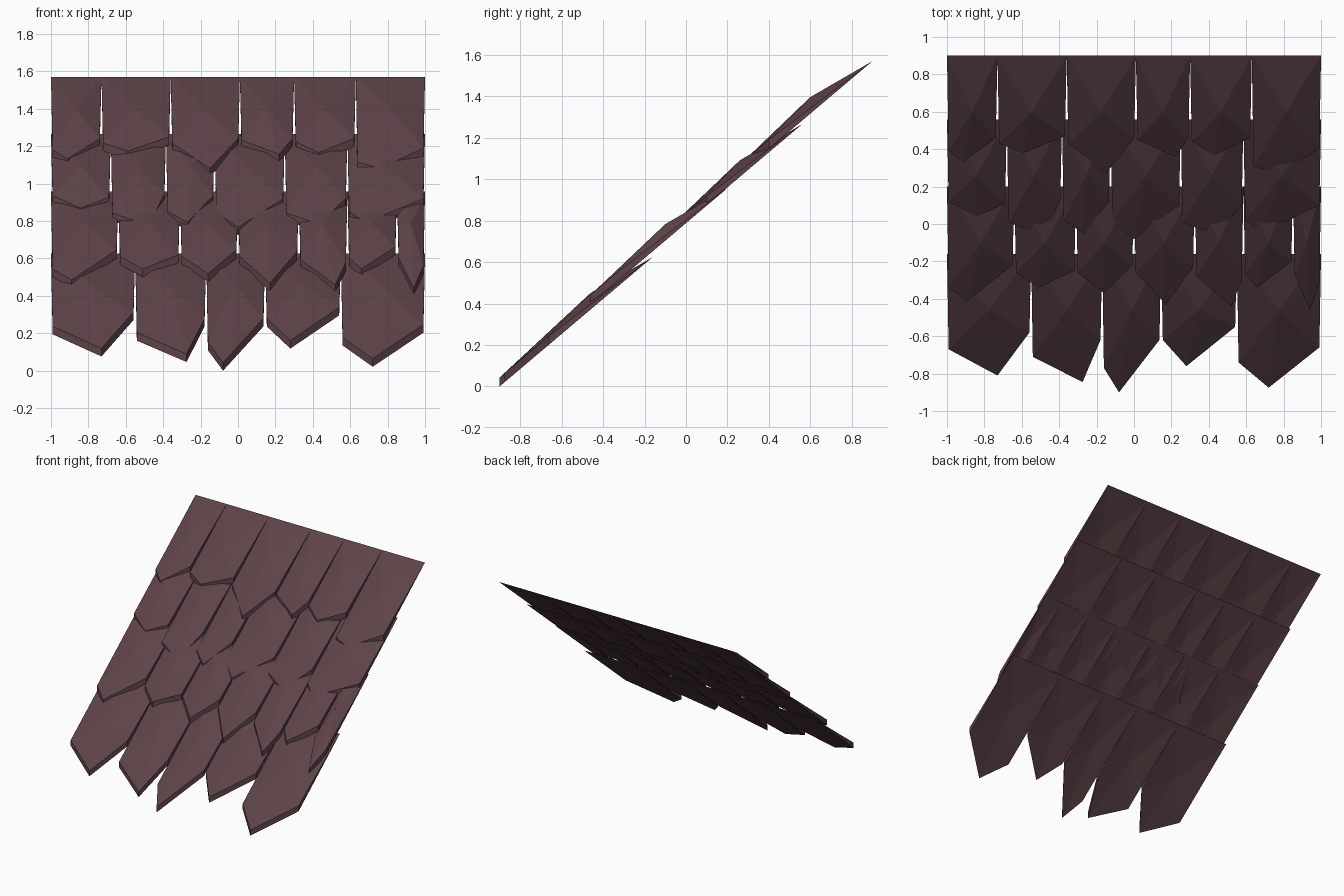
import bpy
import bmesh
from mathutils import Vector

default_cube = bpy.data.objects.get("Cube")
if default_cube:
    bpy.data.objects.remove(default_cube, do_unlink=True)

SLOPE = 0.845       # fall of the underside per unit of run
THICKNESS = 0.043   # height of the cut lower ends
BULGE = 0.08        # height of the raised centre
HOLLOW = 0.02       # depth of the hollow underneath
GAP = 0.009         # half of the opening between neighbours
CENTRE_RUN = 0.3

# One flat slate colour
slate = bpy.data.materials.new("dark_plum_slate")
slate.use_nodes = True
colour = (0.11, 0.056, 0.064, 1)
slate.diffuse_color = colour
shader = next(n for n in slate.node_tree.nodes if n.type == "BSDF_PRINCIPLED")
shader.inputs["Base Color"].default_value = colour
shader.inputs["Roughness"].default_value = 0.9

# Each shingle: right edge x, left corner y, tip x, tip y, right corner y
top_row = [
    (-.73, .39, -.91, .33, .46),
    (-.36, .43, -.59, .38, .47),
    (.01, .43, -.15, .27, .46),
    (.3, .45, .22, .36, .46),
    (.63, .44, .43, .37, .46),
    (1, .31, .76, .27, .4),
]
upper_row = [
    (-.68, .12, -.84, .04, .11),
    (-.385, .01, -.48, -.07, .13),
    (-.125, .02, -.27, -.05, .12),
    (.25, .01, 0, -.08, .1),
    (.585, .01, .43, -.06, .1),
    (1, .02, .68, -.05, .1),
]
lower_row = [
    (-.64, -.34, -.89, -.41, -.22),
    (-.31, -.26, -.51, -.34, -.25),
    (0, -.26, -.16, -.37, -.22),
    (.325, -.26, .17, -.43, -.23),
    (.585, -.28, .52, -.44, -.3),
    (.85, -.27, .66, -.34, -.2),
    (1, -.27, .94, -.46, -.32),
]
eave_row = [
    (-.55, -.67, -.73, -.81, -.58),
    (-.17, -.71, -.275, -.845, -.62),
    (.145, -.77, -.08, -.9, -.62),
    (.55, -.62, .28, -.76, -.55),
    (1, -.74, .72, -.875, -.66),
]
rows = [
    ("top_row", top_row, .9, 1.57),
    ("upper_row", upper_row, .56, 1.265),
    ("lower_row", lower_row, .2, .957),
    ("eave_row", eave_row, -.16, .625),
]


def add_shingle(bm, left, right, top_y, top_z, corners):
    """Build a wedge with a pointed, vertically cut lower end."""
    def point(x, y, lift=0):
        return bm.verts.new(Vector((x, y, top_z - (top_y - y) * SLOPE + lift)))

    # Thin upper edge
    head = [point(left, top_y), point(right, top_y)]
    # Lower end, underneath and on top
    under = [point(x, y) for x, y in corners]
    upper = [point(x, y, THICKNESS) for x, y in corners]

    # Faceted skins fan out from a centre point
    middle = (left + right) / 2, top_y - CENTRE_RUN
    for edge, lift in ((upper, BULGE), (under, HOLLOW)):
        centre = point(*middle, lift)
        ring = head + edge
        for a, b in zip(ring, ring[1:] + ring[:1]):
            bm.faces.new((centre, a, b))

    # Sides and cut ends
    bm.faces.new((head[1], under[0], upper[0]))
    bm.faces.new((head[0], upper[-1], under[-1]))
    for i in range(len(corners) - 1):
        bm.faces.new((under[i], under[i + 1], upper[i + 1], upper[i]))


# Lay the overlapping courses
for name, shingles, top_y, top_z in rows:
    bm = bmesh.new()
    left = -1
    for right, left_y, tip_x, tip_y, right_y in shingles:
        corners = [(right - GAP, right_y), (tip_x, tip_y), (left + GAP, left_y)]
        add_shingle(bm, left, right, top_y, top_z, corners)
        left = right
    bmesh.ops.recalc_face_normals(bm, faces=bm.faces)
    mesh = bpy.data.meshes.new(name + "_shingles")
    bm.to_mesh(mesh)
    bm.free()
    mesh.materials.append(slate)
    course = bpy.data.objects.new(name + "_shingles", mesh)
    bpy.context.collection.objects.link(course)
